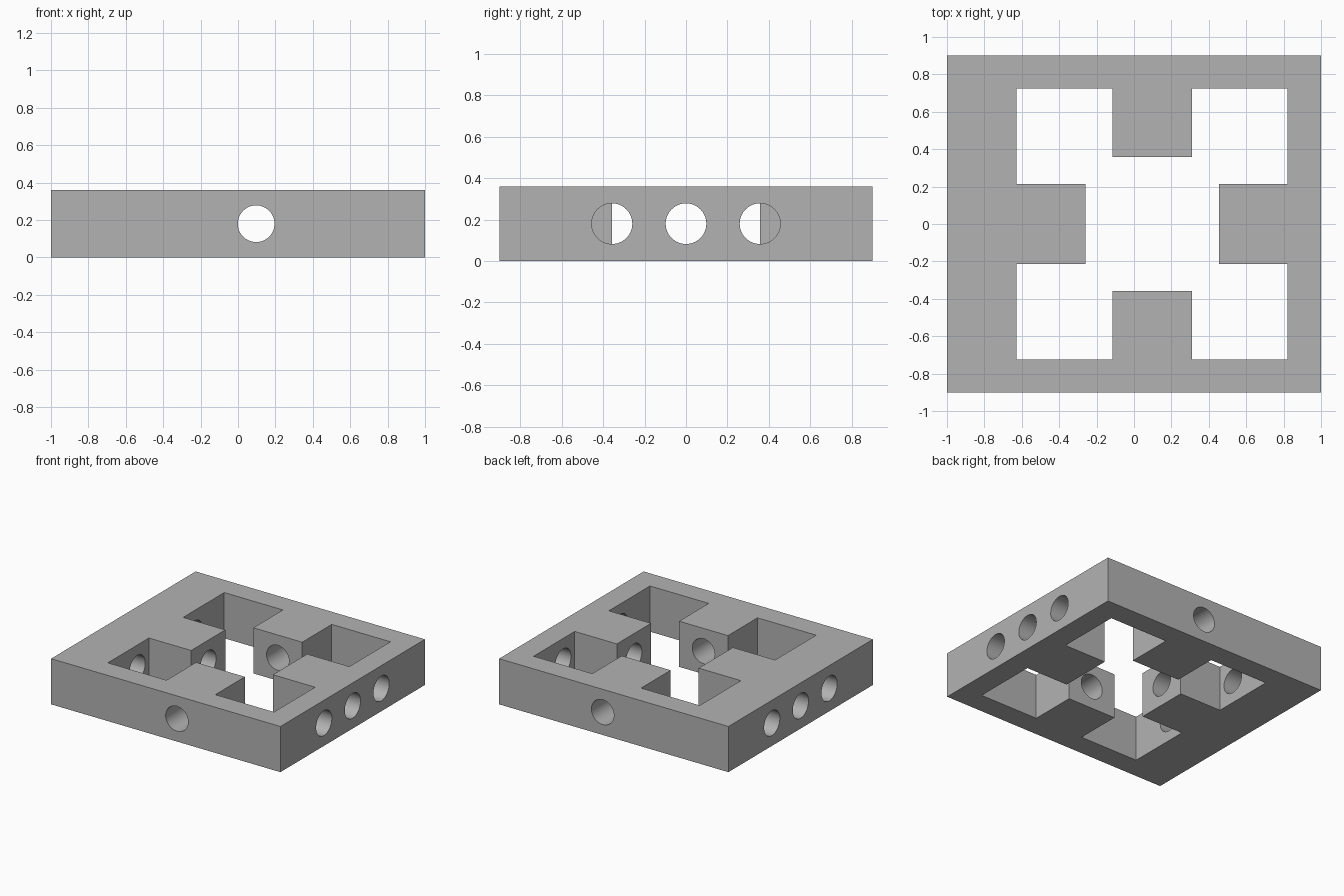
import bpy, bmesh, math
from mathutils import Matrix, Vector

cube = bpy.data.objects.get("Cube")
if cube:
    bpy.data.objects.remove(cube, do_unlink=True)

HEIGHT = 0.36
MID = HEIGHT / 2
CENTRE_X = 0.097                                  # opening sits off centre
ARM_HALF, ARM_END, WALL = 0.213, 0.357, 0.725     # measured from the opening centre
HOLE_RADIUS = 0.098

grey = bpy.data.materials.new("grey")
grey.use_nodes = True
colour = (0.45, 0.45, 0.45, 1)
grey.diffuse_color = colour
grey.node_tree.nodes["Principled BSDF"].inputs["Base Color"].default_value = colour


def prism(name, outline, bottom, top):
    """Extrude an outline straight up into a solid."""
    bm = bmesh.new()
    face = bm.faces.new([bm.verts.new((x, y, bottom)) for x, y in outline])
    result = bmesh.ops.extrude_face_region(bm, geom=[face])
    raised = [v for v in result["geom"] if isinstance(v, bmesh.types.BMVert)]
    bmesh.ops.translate(bm, verts=raised, vec=(0, 0, top - bottom))
    bmesh.ops.recalc_face_normals(bm, faces=bm.faces)
    mesh = bpy.data.meshes.new(name)
    bm.to_mesh(mesh)
    bm.free()
    mesh.materials.append(grey)
    obj = bpy.data.objects.new(name, mesh)
    bpy.context.collection.objects.link(obj)
    return obj


def drill(name, start, end):
    """Round cutter between two points."""
    start, end = Vector(start), Vector(end)
    axis = end - start
    bpy.ops.mesh.primitive_cylinder_add(
        vertices=64, radius=HOLE_RADIUS, depth=axis.length,
        location=(start + end) / 2, rotation=axis.to_track_quat("Z", "Y").to_euler())
    obj = bpy.context.object
    obj.name = name
    obj.data.materials.append(grey)
    return obj


def cut(target, cutter):
    cutter.hide_render = True
    mod = target.modifiers.new("cut", "BOOLEAN")
    mod.operation = "DIFFERENCE"
    mod.solver = "EXACT"
    mod.object = cutter
    bpy.context.view_layer.objects.active = target
    bpy.ops.object.modifier_apply(modifier=mod.name)
    bpy.data.objects.remove(cutter, do_unlink=True)


# Solid block
frame = prism("frame", [(-1, -0.9), (1, -0.9), (1, 0.9), (-1, 0.9)], 0, HEIGHT)

# Opening with four arms left standing: one corner pocket turned four times
corner = [(ARM_END, ARM_HALF), (WALL, ARM_HALF), (WALL, WALL),
          (ARM_HALF, WALL), (ARM_HALF, ARM_END)]
outline = []
for turn in range(4):
    spin = Matrix.Rotation(turn * math.pi / 2, 2)
    for point in corner:
        p = spin @ Vector(point)
        outline.append((p.x + CENTRE_X, p.y))
cut(frame, prism("opening_cutter", outline, -0.1, HEIGHT + 0.1))

# Holes along each arm, and a pair through the walls on either side
for side in (-1, 1):
    cut(frame, drill("arm_hole_cutter", (CENTRE_X, side * 0.3, MID),
                     (CENTRE_X, side * 1.1, MID)))
    for y in (-ARM_END, 0, ARM_END):
        inner = CENTRE_X + side * (0.3 if y == 0 else 0.5)
        cut(frame, drill("side_hole_cutter", (inner, y, MID), (side * 1.2, y, MID)))

# Smooth hole walls, crisp edges
bpy.ops.object.select_all(action="DESELECT")
frame.select_set(True)
bpy.context.view_layer.objects.active = frame
bpy.ops.object.shade_smooth_by_angle(angle=math.radians(30))
